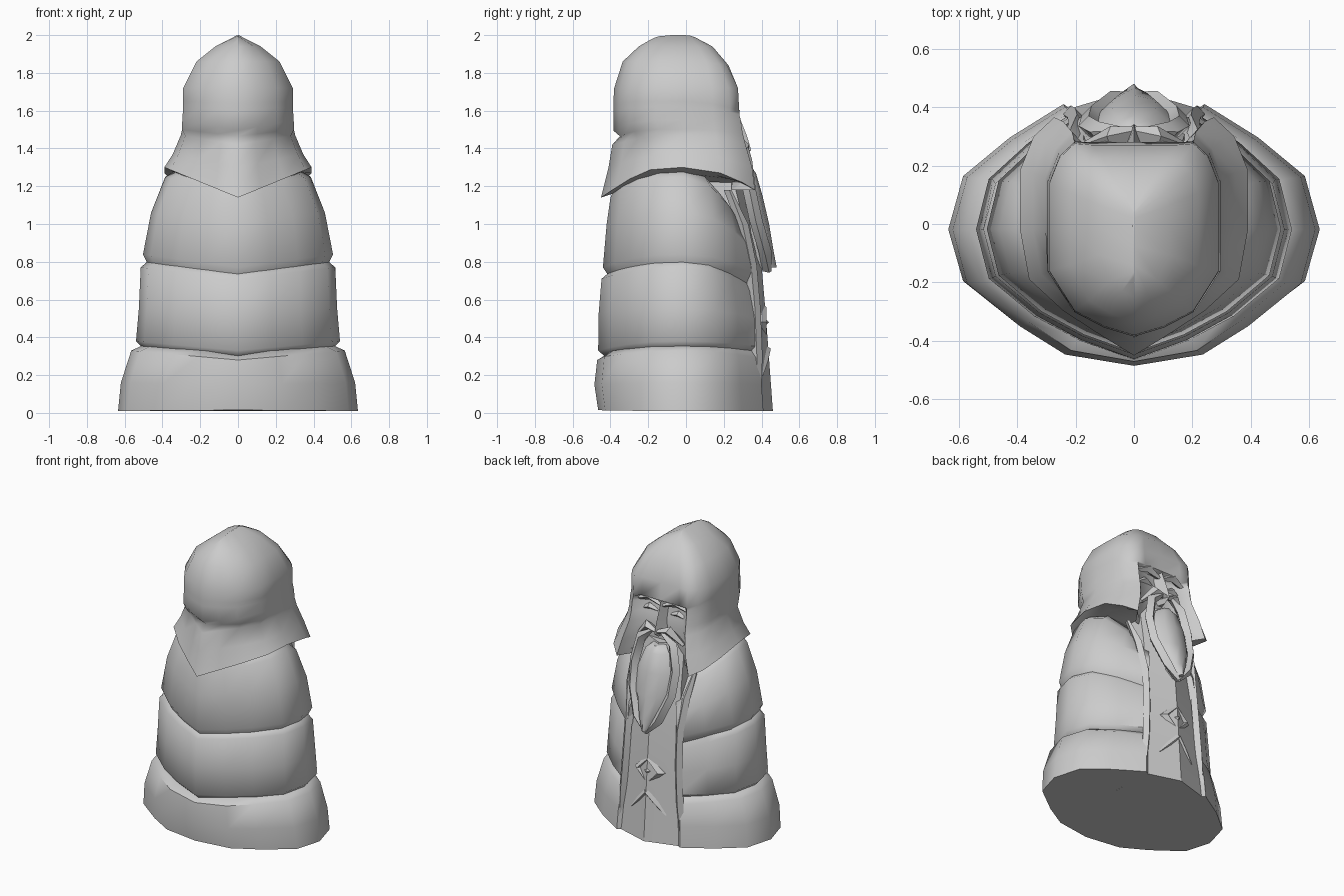
import bpy, bmesh, math
from mathutils import Vector

if "Cube" in bpy.data.objects:
    bpy.data.objects.remove(bpy.data.objects["Cube"])

stone = bpy.data.materials.new("grey_stone")
stone.use_nodes = True
stone.diffuse_color = (0.6, 0.6, 0.6, 1)
stone.node_tree.nodes["Principled BSDF"].inputs["Base Color"].default_value = (0.6, 0.6, 0.6, 1)


def finish(name, bm, angle=50):
    bmesh.ops.recalc_face_normals(bm, faces=bm.faces)
    mesh = bpy.data.meshes.new(name)
    bm.to_mesh(mesh)
    bm.free()
    mesh.materials.append(stone)
    ob = bpy.data.objects.new(name, mesh)
    bpy.context.collection.objects.link(ob)
    bpy.ops.object.select_all(action='DESELECT')
    bpy.context.view_layer.objects.active = ob
    ob.select_set(True)
    bpy.ops.object.shade_smooth_by_angle(angle=math.radians(angle))
    return ob


def loft(name, rings, angle=50):
    """Skin closed rings of points and cap both ends."""
    bm = bmesh.new()
    loops = [[bm.verts.new(p) for p in ring] for ring in rings]
    n = len(loops[0])
    for a, b in zip(loops, loops[1:]):
        for i in range(n):
            j = (i + 1) % n
            bm.faces.new((a[i], a[j], b[j], b[i]))
    bm.faces.new(loops[0])
    bm.faces.new(loops[-1])
    return finish(name, bm, angle)


def mirror_ring(half):
    """Half runs from the centre line round to the centre line."""
    return half + [(-x, y, z) for x, y, z in reversed(half[1:-1])]


def section(template, hx, back, front, inner, zs, zb, zf):
    """Scale a half outline; height dips in a straight V at one end, a curve at the other."""
    half = []
    for x, y in template:
        z = zs + (zb - zs) * (1 - x) if y < 0 else zs + (zf - zs) * y * y
        half.append((x * hx, y * (back if y < 0 else front), z))
    x_last, z_last = template[-1][0] * hx, half[-1][2]
    half += [(x_last * 0.7, inner, z_last), (0, inner, z_last)]
    return mirror_ring(half)


# Cloak tiers: half width, back, front, panel depth, side / back / front height
FRONT = [(.92, .4), (.67, .72), (.38, 1)]
CLOAK = [(0, -1), (.38, -.92), (.63, -.72), (.92, -.42), (1, -.04)] + FRONT
POINTED = [(0, -1), (.34, -.86), (.63, -.68), (.92, -.4), (1, -.04)] + FRONT
tiers = {
    "cloak_lower": (CLOAK, [
        (.635, .465, .41, .36, .01, .015, .01), (.62, .485, .4, .36, .16, .15, .15),
        (.565, .47, .385, .33, .33, .28, .29), (.5, .42, .35, .31, .36, .31, .34)]),
    "cloak_middle": (POINTED, [
        (.49, .42, .34, .31, .33, .29, .31), (.54, .465, .385, .33, .38, .33, .35),
        (.525, .462, .38, .32, .55, .53, .5), (.515, .447, .345, .3, .77, .71, .64),
        (.47, .4, .31, .28, .81, .75, .72)]),
    "cloak_upper": (POINTED, [
        (.47, .4, .33, .29, .77, .71, .68), (.503, .44, .37, .3, .84, .77, .74),
        (.46, .42, .36, .28, 1.06, 1, .86), (.385, .4, .32, .26, 1.25, 1.14, .95),
        (.32, .36, .25, .2, 1.29, 1.24, 1.04)]),
}
for name, (template, rows) in tiers.items():
    loft(name, [section(template, *r) for r in rows])

# Hood with a pointed ridge, rear fold, hanging flaps and recessed face
HOOD_FRONT = [(1, -.04), (1, .5), (.88, .82), (.7, 1)]
CROWN = [(0, -1), (.35, -.92), (.7, -.78), (1, -.42)] + HOOD_FRONT
CAPE = [(0, -1), (.3, -.84), (.62, -.66), (.92, -.42)] + HOOD_FRONT
cape = [(.33, .39, .31, .24, 1.27, 1.16, 1.22), (.39, .45, .365, .24, 1.3, 1.14, 1.18),
        (.345, .41, .35, .25, 1.37, 1.3, 1.3), (.303, .39, .315, .25, 1.47, 1.42, 1.42)]
crown = [(.296, .35, .3, .24, 1.5, 1.465, 1.48), (.295, .385, .29, .22, 1.55, 1.495, 1.55),
         (.29, .385, .282, .22, 1.62, 1.6, 1.58), (.29, .385, .282, .28, 1.65, 1.64, 1.6),
         (.29, .38, .275, .27, 1.72, 1.72, 1.72), (.22, .335, .215, .225, 1.86, 1.86, 1.84),
         (.12, .25, .13, .14, 1.94, 1.94, 1.94), (.003, .18, .04, .045, 2, 1.98, 1.99)]
loft("hood", [section(CAPE, *r) for r in cape] + [section(CROWN, *r) for r in crown], 70)

# Front robe panel, ridged along the centre: height, half width, centre depth
panel = [(.01, .235, .46), (.35, .21, .435), (.55, .2, .42), (.78, .18, .4),
         (1.05, .17, .365), (1.32, .15, .3)]
loft("robe_panel", [mirror_ring([(0, .1, z), (w, .1, z), (w, y - .07, z), (w * .5, y - .035, z), (0, y, z)])
                    for z, w, y in panel], 30)


def strip(name, path, width, depth, end=.35):
    """Ridged band following a path on the front, tapering to its ends."""
    rings = []
    for i, p in enumerate(path):
        t = end if i in (0, len(path) - 1) else 1
        a = Vector(path[max(i - 1, 0)])
        b = Vector(path[min(i + 1, len(path) - 1)])
        side = (b - a).normalized().cross(Vector((0, 1, 0))).normalized() * width * t
        c = Vector(p)
        rings.append([c - side, c + Vector((0, depth * t, 0)), c + side, c - Vector((0, depth, 0))])
    return loft(name, rings, 35)


# Paired front details
for s, label in ((1, "left"), (-1, "right")):
    strip(label + "_robe_edge", [(s * .235, .385, .02), (s * .215, .375, .3), (s * .2, .365, .55),
                                 (s * .195, .345, .78), (s * .215, .3, 1.0), (s * .24, .23, 1.18)], .028, .03)
    strip(label + "_beard_edge", [(s * .04, .32, 1.4), (s * .12, .315, 1.34), (s * .155, .335, 1.18),
                                  (s * .145, .37, 1.02), (s * .08, .42, .85), (0, .44, .75)], .035, .035)
    strip(label + "_moustache", [(0, .32, 1.4), (s * .08, .3, 1.42), (s * .17, .27, 1.33)], .035, .035)
    strip(label + "_brow", [(s * .01, .26, 1.56), (s * .1, .255, 1.6), (s * .19, .25, 1.56)], .03, .03)
    strip(label + "_eye", [(s * .05, .23, 1.5), (s * .11, .235, 1.52), (s * .17, .23, 1.49)], .022, .025)
    strip(label + "_chevron", [(0, .425, .34), (s * .06, .405, .275), (s * .13, .385, .2)], .03, .03, .8)

# Nose widening downwards
loft("nose", [mirror_ring([(0, .18, z), (w, .2, z), (0, y, z)])
              for z, w, y in ((1.6, .025, .27), (1.46, .04, .325), (1.39, .055, .345), (1.36, .03, .3))], 30)

# Beard bulging forward towards its lower tip
loft("beard", [mirror_ring([(0, .25, z), (w, y - .06, z), (w * .6, y - .015, z), (0, y, z)])
               for z, w, y in ((.77, .02, .48), (.85, .07, .465), (1, .12, .44), (1.15, .125, .405),
                               (1.27, .09, .37), (1.31, .045, .34))])

# Diamond clasp: raised frame and pointed centre
bm = bmesh.new()
profile = [(.12, -.06), (.11, -.01), (.08, .015), (.06, -.02), (.05, -.02)]
loops = [[bm.verts.new((r * math.cos(k * math.pi / 2), .41 + d, .48 + r * math.sin(k * math.pi / 2)))
          for k in range(4)] for r, d in profile]
for a, b in zip(loops, loops[1:]):
    for i in range(4):
        bm.faces.new((a[i], a[(i + 1) % 4], b[(i + 1) % 4], b[i]))
tip = bm.verts.new((0, .44, .48))
for i in range(4):
    bm.faces.new((loops[-1][i], loops[-1][(i + 1) % 4], tip))
bm.faces.new(loops[0])
finish("diamond_clasp", bm, 20)
